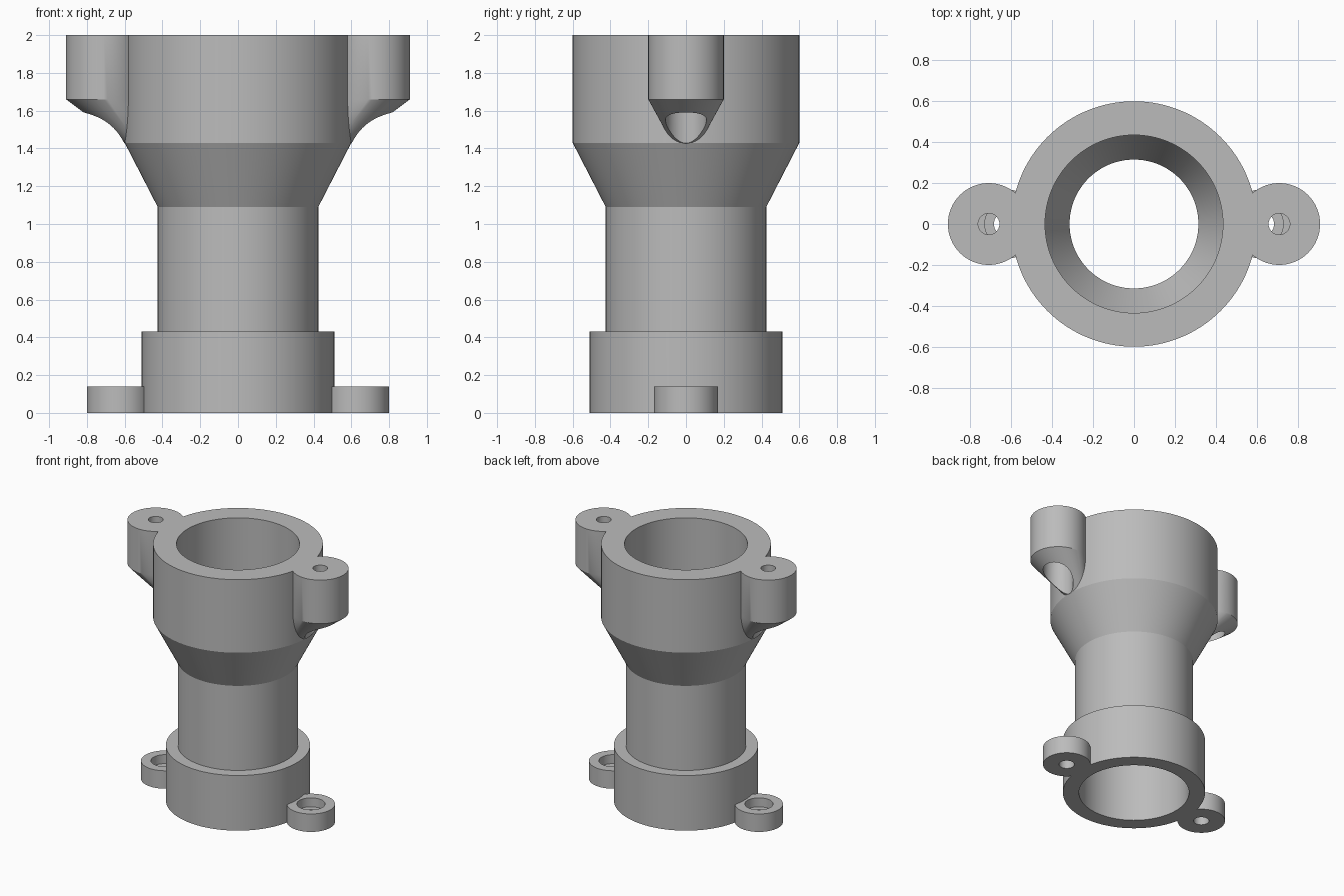
import bpy, bmesh
from math import cos, sin, tau, radians

cube = bpy.data.objects.get("Cube")
if cube:
    bpy.data.objects.remove(cube, do_unlink=True)

grey = bpy.data.materials.new("light_grey")
grey.use_nodes = True
colour = (0.5, 0.5, 0.5, 1)
grey.diffuse_color = colour
grey.node_tree.nodes["Principled BSDF"].inputs["Base Color"].default_value = colour


def loft(name, rings, closed=False, steps=64):
    """Join circles given as (x offset, z, radius); cap the ends or close the loop."""
    bm = bmesh.new()
    loops = [[bm.verts.new((x + r * cos(tau * i / steps), r * sin(tau * i / steps), z))
              for i in range(steps)] for x, z, r in rings]
    pairs = list(zip(loops, loops[1:]))
    if closed:
        pairs.append((loops[-1], loops[0]))
    else:
        bm.faces.new(loops[0])
        bm.faces.new(loops[-1])
    for a, b in pairs:
        for i in range(steps):
            j = (i + 1) % steps
            bm.faces.new((a[i], a[j], b[j], b[i]))
    bmesh.ops.recalc_face_normals(bm, faces=bm.faces)
    mesh = bpy.data.meshes.new(name)
    bm.to_mesh(mesh)
    bm.free()
    mesh.materials.append(grey)
    obj = bpy.data.objects.new(name, mesh)
    bpy.context.collection.objects.link(obj)
    return obj


def combine(target, tool, operation):
    """Apply a boolean and discard the tool."""
    mod = target.modifiers.new(operation, 'BOOLEAN')
    mod.operation = operation
    mod.solver = 'EXACT'
    mod.object = tool
    bpy.context.view_layer.objects.active = target
    bpy.ops.object.modifier_apply(modifier=mod.name)
    bpy.data.objects.remove(tool, do_unlink=True)


# Hollow tube: outer wall upward, then bore downward
outer = [(0, 0.51), (0.43, 0.51), (0.43, 0.425), (1.09, 0.425), (1.43, 0.6), (2, 0.6)]
bore = [(2, 0.435), (1.43, 0.435), (1.2, 0.315), (0.66, 0.315), (0.5, 0.395), (0, 0.395)]
body = loft("flanged_tube", [(0, z, r) for z, r in outer + bore], closed=True, steps=128)

for side in (-1, 1):
    # Upper lug with slanted underside, screw hole and recess from below
    x = side * 0.71
    upper = loft("upper_lug", [(x, 2, 0.2), (x, 1.66, 0.2), (side * 0.43, 1.3, 0.002)])
    combine(upper, loft("screw_hole", [(x, 2.1, 0.052), (x, 1.2, 0.052)]), 'DIFFERENCE')
    combine(upper, loft("recess", [(x, 1.78, 0.108), (x, 1.2, 0.108)]), 'DIFFERENCE')
    combine(body, upper, 'UNION')

    # Lower lug with counterbored screw hole
    x = side * 0.63
    lower = loft("lower_lug", [(x, 0.14, 0.17), (x, 0, 0.17)])
    combine(lower, loft("screw_hole", [(x, 0.3, 0.055), (x, -0.1, 0.055)]), 'DIFFERENCE')
    combine(lower, loft("recess", [(x, 0.3, 0.1), (x, 0.07, 0.1)]), 'DIFFERENCE')
    combine(body, lower, 'UNION')

# Smooth curved walls, crisp rims
bpy.ops.object.select_all(action='DESELECT')
body.select_set(True)
bpy.context.view_layer.objects.active = body
bpy.ops.object.shade_smooth_by_angle(angle=radians(25))
